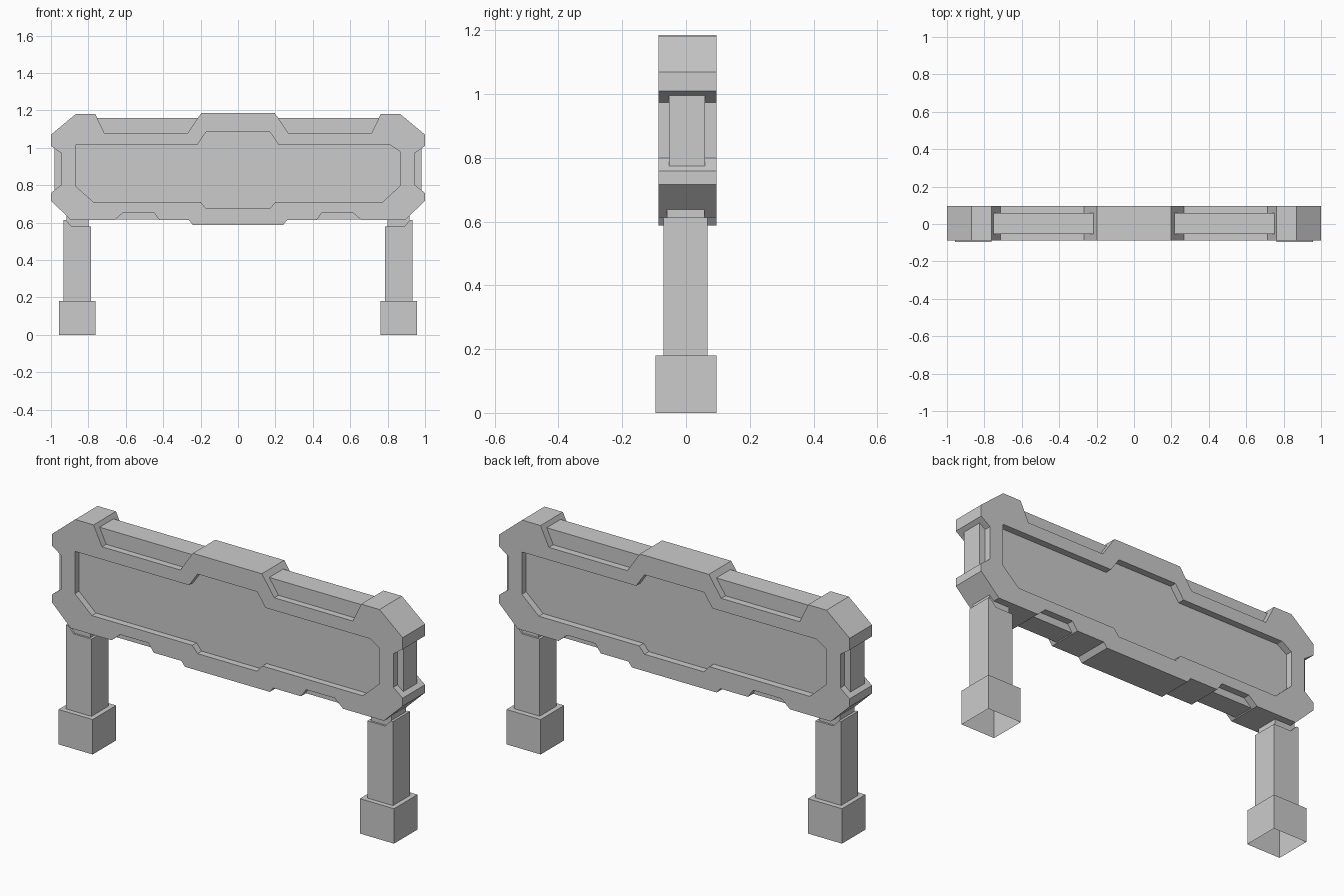
import bpy, bmesh

if "Cube" in bpy.data.objects:
    bpy.data.objects.remove(bpy.data.objects["Cube"])


def finish(name, bm):
    bmesh.ops.recalc_face_normals(bm, faces=bm.faces)
    me = bpy.data.meshes.new(name)
    bm.to_mesh(me)
    bm.free()
    ob = bpy.data.objects.new(name, me)
    bpy.context.collection.objects.link(ob)
    return ob


def loop(bm, pts, y):
    vs = [bm.verts.new((x, y, z)) for x, z in pts]
    es = [bm.edges.new((vs[i - 1], vs[i])) for i in range(len(vs))]
    return vs, es


def bridge(bm, a, b):
    for i in range(len(a)):
        bm.faces.new((a[i - 1], a[i], b[i], b[i - 1]))


def prism(name, pts, y0, y1):
    bm = bmesh.new()
    a, _ = loop(bm, pts, y0)
    b, _ = loop(bm, pts, y1)
    bridge(bm, a, b)
    bm.faces.new(a)
    bm.faces.new(b)
    return finish(name, bm)


def mirrored(half):
    return half + [(-x, z) for x, z in reversed(half)]


def rect(x0, x1, z0, z1):
    return [(x0, z0), (x1, z0), (x1, z1), (x0, z1)]


FRONT, BACK = -0.087, 0.0955
PANEL_FRONT, PANEL_BACK = -0.053, 0.06

# frame: notched outline with a stepped recess on each face
outline = mirrored([
    (0.197, 1.185), (0.268, 1.08), (0.715, 1.08), (0.763, 1.18), (0.868, 1.18),
    (1.0, 1.07), (1.0, 1.01), (0.947, 0.973), (0.947, 0.80), (1.0, 0.758),
    (1.0, 0.717), (0.893, 0.613), (0.66, 0.613), (0.612, 0.655), (0.45, 0.655),
    (0.42, 0.613), (0.262, 0.613), (0.242, 0.588)])
recess = [
    (-0.87, 1.015), (-0.218, 1.015), (-0.17, 1.085), (0.17, 1.085), (0.218, 1.015),
    (0.813, 1.015), (0.867, 0.98), (0.867, 0.797), (0.773, 0.71), (0.2, 0.71),
    (0.17, 0.675), (-0.17, 0.675), (-0.2, 0.71), (-0.773, 0.71), (-0.87, 0.797)]
bm = bmesh.new()
rims = []
for y, panel_y, sx in ((FRONT, PANEL_FRONT, 1), (BACK, PANEL_BACK, -1)):
    hole = [(sx * x, z) for x, z in recess]
    rim, rim_edges = loop(bm, outline, y)
    lip, lip_edges = loop(bm, hole, y)
    floor, _ = loop(bm, hole, panel_y)
    bmesh.ops.triangle_fill(bm, edges=rim_edges + lip_edges, use_beauty=True)
    bridge(bm, lip, floor)
    rims.append(rim)
bridge(bm, *rims)
# merge the cap triangles into flat faces
bmesh.ops.dissolve_limit(bm, angle_limit=0.01, verts=bm.verts, edges=bm.edges)
finish("sign_frame", bm)

# panel core, visible in the recesses and through the edge notches
prism("panel_core", mirrored([(0.85, 1.158), (0.98, 1.04), (0.98, 0.735), (0.86, 0.617)]),
      PANEL_FRONT, PANEL_BACK)

# legs
for side, s in (("left", -1), ("right", 1)):
    def flip(pts):
        return [(s * x, z) for x, z in pts]
    prism(side + "_leg", flip([(0.787, 0.17), (0.933, 0.17), (0.933, 0.613),
                               (0.92, 0.613), (0.888, 0.578), (0.787, 0.578)]), -0.07, 0.068)
    prism(side + "_leg_plug", flip([(0.80, 0.56), (0.89, 0.56), (0.918, 0.60),
                                    (0.918, 0.647), (0.80, 0.647)]), -0.06, 0.058)
    # foot sleeve, open underneath
    foot = prism(side + "_foot", flip(rect(0.762, 0.957, 0.0, 0.18)), -0.0955, 0.0955)
    bm = bmesh.new()
    bm.from_mesh(foot.data)
    under = [f for f in bm.faces if f.calc_center_median().z < 0.01]
    bmesh.ops.delete(bm, geom=under, context='FACES_ONLY')
    bm.to_mesh(foot.data)
    bm.free()
